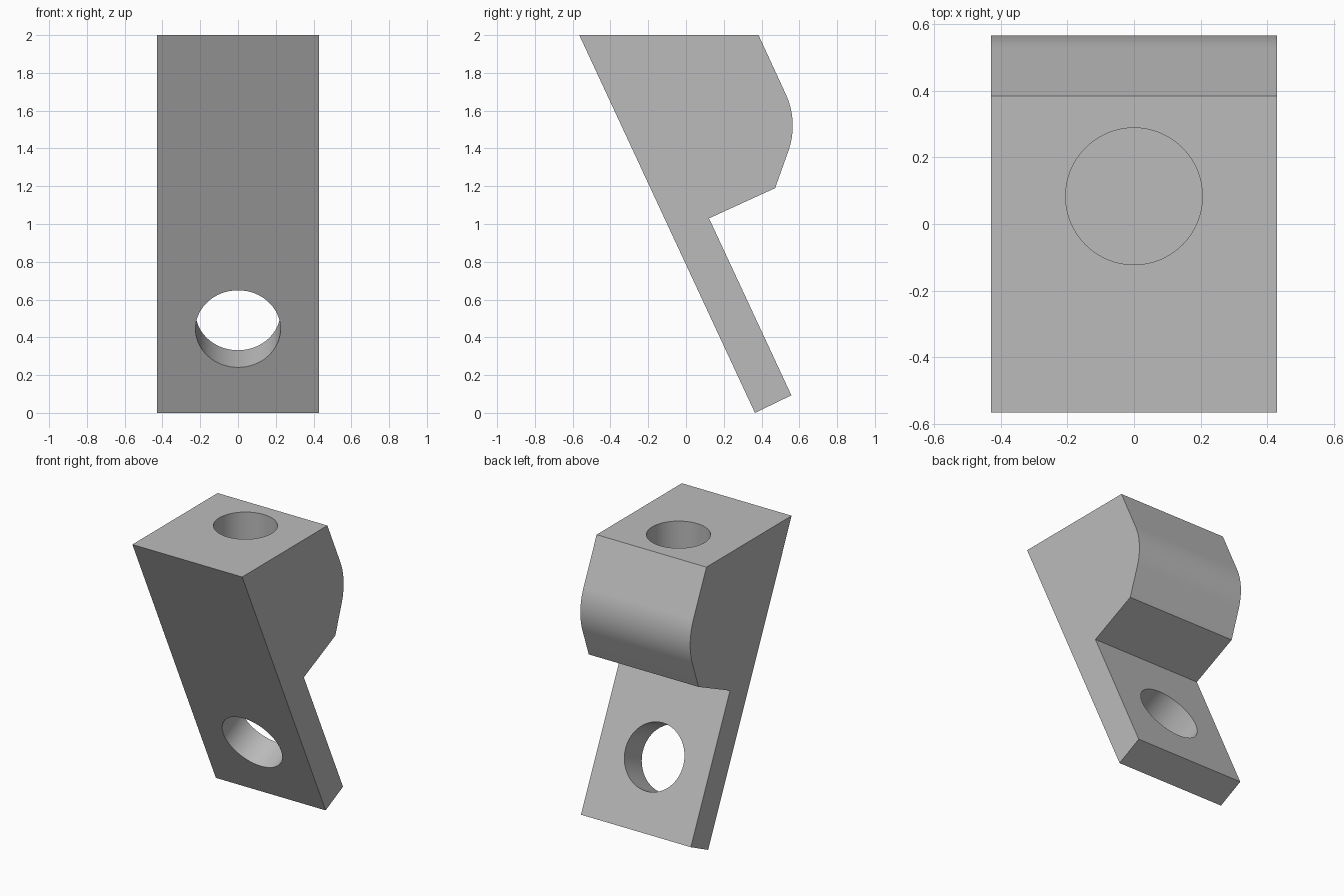
import bpy, bmesh, math
from mathutils import Vector

cube = bpy.data.objects.get("Cube")
if cube:
    bpy.data.objects.remove(cube, do_unlink=True)

HALF_WIDTH = 0.428
TILT = math.radians(25)

grey = bpy.data.materials.new("plain grey")
grey.use_nodes = True
grey.diffuse_color = (0.5, 0.5, 0.5, 1)
grey.node_tree.nodes["Principled BSDF"].inputs["Base Color"].default_value = (0.5, 0.5, 0.5, 1)


def finish(bm, name):
    bmesh.ops.recalc_face_normals(bm, faces=bm.faces)
    mesh = bpy.data.meshes.new(name)
    bm.to_mesh(mesh)
    bm.free()
    mesh.materials.append(grey)
    obj = bpy.data.objects.new(name, mesh)
    bpy.context.collection.objects.link(obj)
    return obj


def extrude_profile(name, points):
    bm = bmesh.new()
    face = bm.faces.new([bm.verts.new((-HALF_WIDTH, y, z)) for y, z in points])
    new = bmesh.ops.extrude_face_region(bm, geom=[face])["geom"]
    verts = [g for g in new if isinstance(g, bmesh.types.BMVert)]
    bmesh.ops.translate(bm, verts=verts, vec=(2 * HALF_WIDTH, 0, 0))
    return finish(bm, name)


def cut_hole(target, name, centre, radius, depth, tilt):
    bm = bmesh.new()
    bmesh.ops.create_cone(bm, cap_ends=True, segments=64,
                          radius1=radius, radius2=radius, depth=depth)
    cutter = finish(bm, name)
    cutter.location = centre
    cutter.rotation_euler.x = tilt
    mod = target.modifiers.new(name, 'BOOLEAN')
    mod.operation = 'DIFFERENCE'
    mod.solver = 'EXACT'
    mod.object = cutter
    bpy.context.view_layer.objects.active = target
    bpy.ops.object.modifier_apply(modifier=name)
    bpy.data.objects.remove(cutter, do_unlink=True)


# Rounded back of the head, from the upper to the lower tangent point
start, end, steps = TILT, math.radians(-20), 20
angles = [start + (end - start) * i / steps for i in range(steps + 1)]
arc = [(0.165 + 0.4 * math.cos(a), 1.52 + 0.4 * math.sin(a)) for a in angles]

# Leaning slab and head as one side profile
bracket = extrude_profile("leaning_bracket", [
    (-0.565, 2), (0.384, 2), *arc, (0.472, 1.19),
    (0.122, 1.03), (0.558, 0.093), (0.365, 0)])

# Through hole square to the slab, and blind hole straight down the head
front_centre = Vector((0, 0.158, 0.445))
cut_hole(bracket, "slab_hole", front_centre, 0.225, 0.8, TILT - math.pi / 2)
cut_hole(bracket, "head_hole", (0, 0.083, 2), 0.205, 1.0, 0)

# Smooth curved walls, crisp edges elsewhere
bracket.select_set(True)
bpy.context.view_layer.objects.active = bracket
bpy.ops.object.shade_smooth_by_angle(angle=math.radians(20))
